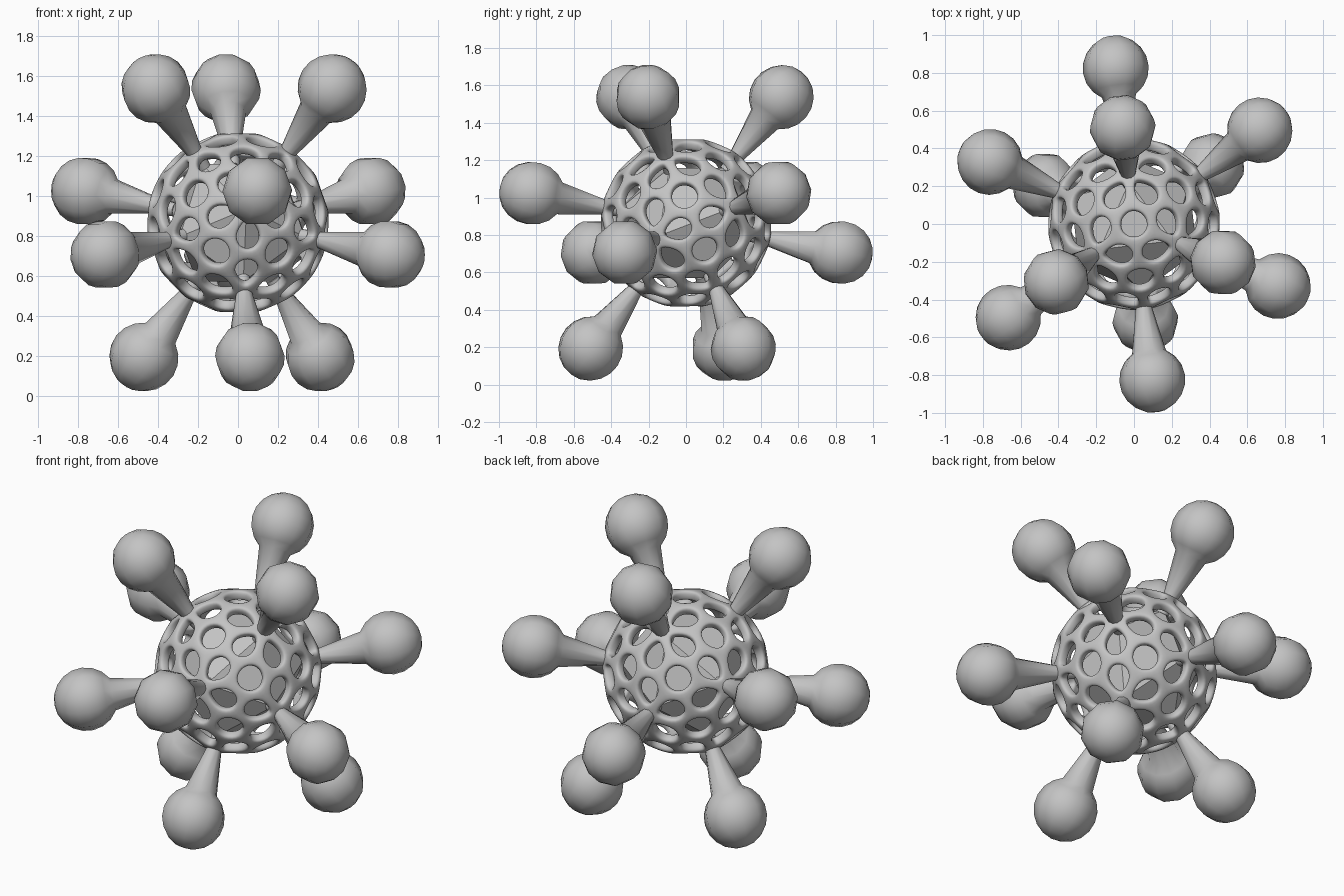
import bpy, bmesh, math
from mathutils import Vector

if "Cube" in bpy.data.objects:
    bpy.data.objects.remove(bpy.data.objects["Cube"], do_unlink=True)

CENTRE = Vector((0, 0, 0.865))
SHELL_R, CORE_R = 0.462, 0.37
SIDES = 10

grey = bpy.data.materials.new("light_grey")
grey.use_nodes = True
colour = (0.55, 0.55, 0.55, 1)
grey.diffuse_color = colour
grey.node_tree.nodes["Principled BSDF"].inputs["Base Color"].default_value = colour


def finish(bm, name, smooth=True):
    """Turn a bmesh into a grey mesh."""
    bmesh.ops.recalc_face_normals(bm, faces=bm.faces)
    mesh = bpy.data.meshes.new(name)
    for f in bm.faces:
        f.smooth = smooth
    bm.to_mesh(mesh)
    bm.free()
    mesh.materials.append(grey)
    return mesh


def place(name, mesh):
    ob = bpy.data.objects.new(name, mesh)
    ob.location = CENTRE
    bpy.context.collection.objects.link(ob)
    return ob


# Twelve evenly spread directions, threefold about the vertical
directions = []
for polar, start in ((37.377, 96.7), (79.188, 36.7)):
    for k in range(3):
        p, a = math.radians(polar), math.radians(start + 120 * k)
        d = Vector((math.sin(p) * math.cos(a), math.sin(p) * math.sin(a), math.cos(p)))
        directions += [d, -d]


def icosahedron(radius):
    bm = bmesh.new()
    for d in directions:
        bm.verts.new(d * radius)
    bmesh.ops.convex_hull(bm, input=bm.verts)
    return bm


# Inner core
place("inner_core", finish(icosahedron(CORE_R), "inner_core", smooth=False))

# Cell pattern: one cell around each point of a finer ball
fine = icosahedron(1)
bmesh.ops.subdivide_edges(fine, edges=fine.edges[:], cuts=2, use_grid_fill=True)
for v in fine.verts:
    v.co.normalize()
fine.faces.index_update()
shell = bmesh.new()
corners = [shell.verts.new(f.calc_center_median().normalized() * SHELL_R) for f in fine.faces]
pinned = set()
for v in fine.verts:
    axis = v.co.normalized()
    side = axis.orthogonal().normalized()
    up = axis.cross(side)
    ring = sorted((corners[f.index] for f in v.link_faces),
                  key=lambda c: math.atan2(c.co.dot(up), c.co.dot(side)))
    shell.faces.new(ring)
    # Small solid pads under the spikes
    if len(ring) == 5:
        for c in ring:
            offset = c.co - axis * c.co.dot(axis)
            c.co = (axis * SHELL_R + offset.normalized() * 0.052).normalized() * SHELL_R
            pinned.add(c)
fine.free()

# Even out the cells, then open them into struts
for _ in range(3):
    moved = {}
    for v in shell.verts:
        if v not in pinned:
            mean = sum((e.other_vert(v).co for e in v.link_edges), Vector()) / len(v.link_edges)
            moved[v] = v.co.lerp(mean, 0.4).normalized() * SHELL_R
    for v, co in moved.items():
        v.co = co
shell.normal_update()
cells = [f for f in shell.faces if len(f.verts) == 6]
bmesh.ops.inset_individual(shell, faces=cells, thickness=0.03, use_even_offset=True)
bmesh.ops.delete(shell, geom=cells, context='FACES_ONLY')
lattice = place("lattice_shell", finish(shell, "lattice_shell"))
solid = lattice.modifiers.new("thickness", 'SOLIDIFY')
solid.thickness = 0.055
solid.offset = -1
rounding = lattice.modifiers.new("rounding", 'SUBSURF')
rounding.levels = rounding.render_levels = 2

# Spike: tapered stalk and round knob turned around one axis
KNOB_D, KNOB_R, NECK = 0.845, 0.175, math.radians(149)
profile = [(0.036, 0.35), (0.04, 0.44)]
profile += [(KNOB_R * math.sin(NECK * (1 - i / 8)), KNOB_D + KNOB_R * math.cos(NECK * (1 - i / 8)))
            for i in range(8)]
bm = bmesh.new()
rings = [[bm.verts.new((r * math.cos(math.tau * k / SIDES), r * math.sin(math.tau * k / SIDES), d))
          for k in range(SIDES)] for r, d in profile]
tip = bm.verts.new((0, 0, KNOB_D + KNOB_R))
bm.faces.new(rings[0])
for k in range(SIDES):
    n = (k + 1) % SIDES
    for a, b in zip(rings, rings[1:]):
        bm.faces.new((a[k], a[n], b[n], b[k]))
    bm.faces.new((rings[-1][k], rings[-1][n], tip))
spike_mesh = finish(bm, "spike")
spike_mesh.set_sharp_from_angle(angle=math.radians(42))

for i, d in enumerate(directions):
    spike = place(f"spike_{i + 1}", spike_mesh)
    spike.rotation_euler = d.to_track_quat('Z', 'Y').to_euler()
